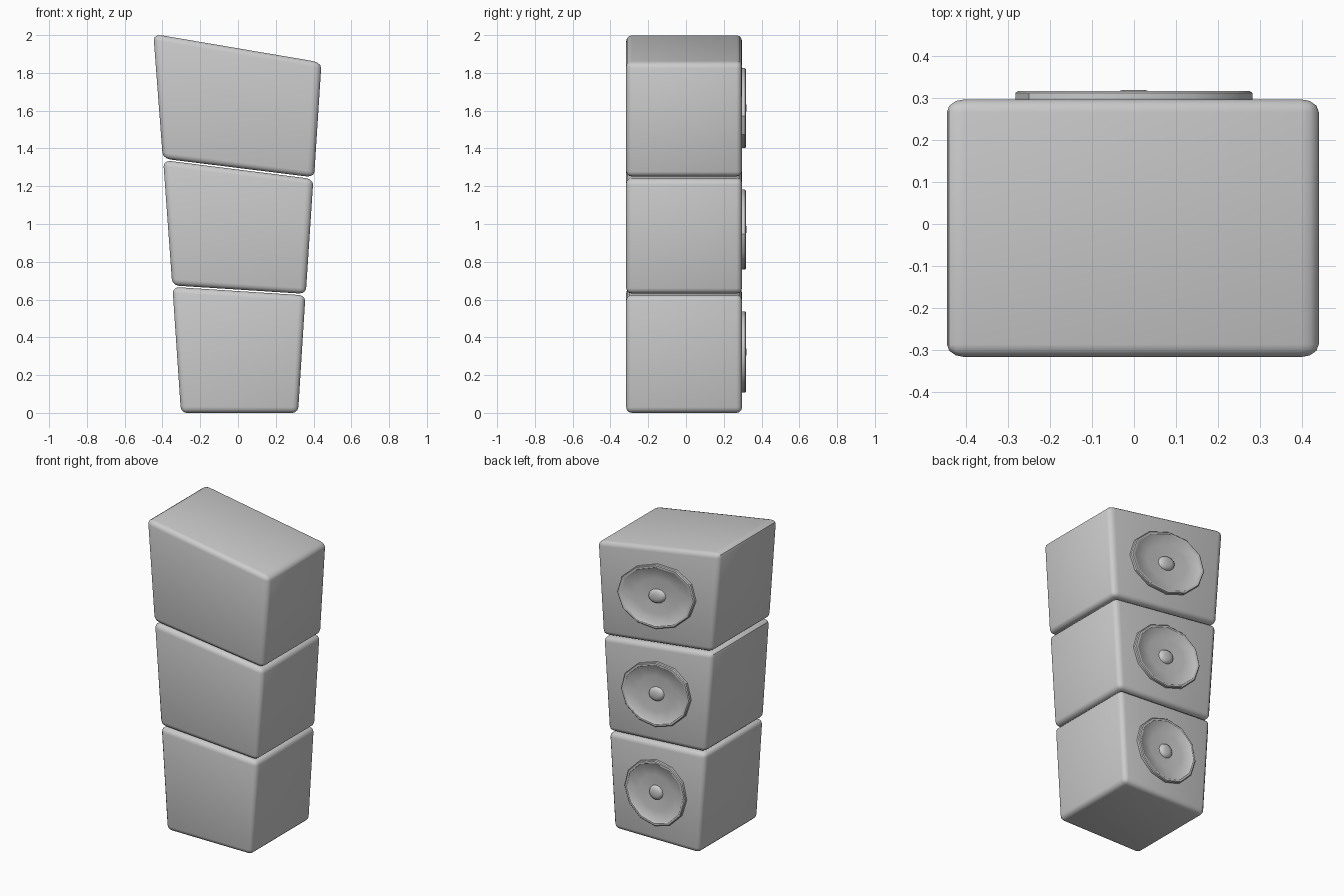
import bpy, bmesh, math
from mathutils import Vector

if "Cube" in bpy.data.objects:
    bpy.data.objects.remove(bpy.data.objects["Cube"])

S = 0.62            # size of an undeformed cabinet
Y0, Y1 = -0.317, 0.297

# Front-view corners (x, z): bottom left, bottom right, top right, top left
CABINETS = [
    ("lower", [(-0.302, 0.0), (0.318, 0.0), (0.357, 0.622), (-0.347, 0.667)]),
    ("middle", [(-0.348, 0.675), (0.359, 0.630), (0.399, 1.238), (-0.396, 1.338)]),
    ("upper", [(-0.398, 1.346), (0.403, 1.247), (0.442, 1.855), (-0.448, 2.006)]),
]

# Lathe profile (radius, y): backing, rim, shallow cone, dust cap
SPEAKER = [(0, 0.285), (0.207, 0.285), (0.207, 0.312), (0.202, 0.317), (0.190, 0.317),
           (0.184, 0.312), (0.115, 0.304), (0.046, 0.299), (0.042, 0.308),
           (0.033, 0.315), (0.018, 0.319), (0, 0.3195)]


def finish(bm, name, quad):
    """Skew the mesh into the cabinet outline and make an object."""
    a, b, c, d = (Vector(p) for p in quad)
    for v in bm.verts:
        u, w = v.co.x / S + 0.5, v.co.z / S + 0.5
        p = a.lerp(b, u).lerp(d.lerp(c, u), w)
        v.co = (p.x, v.co.y, p.y)
    bmesh.ops.recalc_face_normals(bm, faces=bm.faces)
    me = bpy.data.meshes.new(name)
    bm.to_mesh(me)
    bm.free()
    ob = bpy.data.objects.new(name, me)
    bpy.context.collection.objects.link(ob)
    bpy.ops.object.select_all(action='DESELECT')
    ob.select_set(True)
    bpy.context.view_layer.objects.active = ob
    bpy.ops.object.shade_smooth_by_angle(angle=math.radians(35))


def cabinet(name, quad):
    bm = bmesh.new()
    bmesh.ops.create_cube(bm, size=1)
    for v in bm.verts:
        v.co = (v.co.x * S, Y0 if v.co.y < 0 else Y1, v.co.z * S)
    bmesh.ops.bevel(bm, geom=bm.edges[:], offset=0.03, segments=3,
                    profile=0.5, affect='EDGES')
    finish(bm, name, quad)


def speaker(name, quad, sides=12):
    bm = bmesh.new()
    vs = [bm.verts.new((r, y, 0)) for r, y in SPEAKER]
    es = [bm.edges.new(p) for p in zip(vs, vs[1:])]
    bmesh.ops.spin(bm, geom=vs + es, cent=(0, 0, 0), axis=(0, 1, 0),
                   angle=math.tau, steps=sides)
    bmesh.ops.remove_doubles(bm, verts=bm.verts[:], dist=1e-4)
    finish(bm, name, quad)


# Stack of three cabinets, each with a speaker on the back face
for level, quad in CABINETS:
    cabinet(level + "_cabinet", quad)
    speaker(level + "_speaker", quad)
